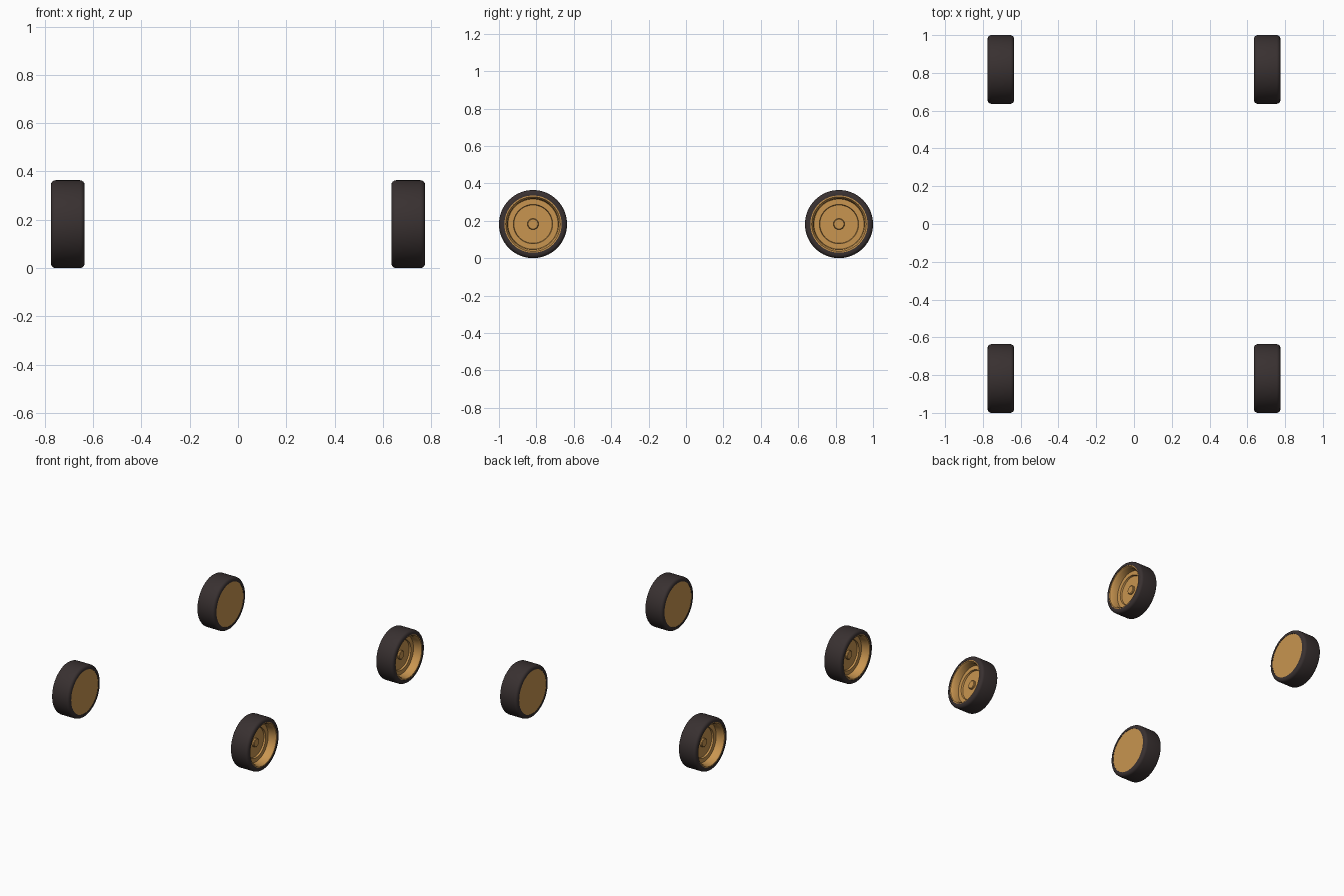
import bpy, bmesh, math

cube = bpy.data.objects.get("Cube")
if cube:
    bpy.data.objects.remove(cube, do_unlink=True)


def make_material(name, colour):
    mat = bpy.data.materials.new(name)
    mat.use_nodes = True
    mat.diffuse_color = colour
    bsdf = mat.node_tree.nodes["Principled BSDF"]
    bsdf.inputs["Base Color"].default_value = colour
    bsdf.inputs["Roughness"].default_value = 0.6
    return mat


rubber = make_material("dark rubber", (0.04, 0.03, 0.03, 1))
gold = make_material("gold rim", (0.58, 0.30, 0.08, 1))

RADIUS, HALF_WIDTH = 0.182, 0.07
TRACK, WHEELBASE = 0.705, 0.818
SEGMENTS = 64


def lathe(name, profile, mat, centre, side, closed=False):
    """Spin (outward offset, radius) points about the axle."""
    bm = bmesh.new()
    verts = [bm.verts.new((x * side, 0, r)) for x, r in profile]
    edges = [bm.edges.new(pair) for pair in zip(verts, verts[1:])]
    if closed:
        edges.append(bm.edges.new((verts[-1], verts[0])))
    bmesh.ops.spin(bm, geom=verts + edges, cent=(0, 0, 0), axis=(1, 0, 0),
                   angle=math.tau, steps=SEGMENTS, use_duplicate=False)
    bmesh.ops.remove_doubles(bm, verts=bm.verts, dist=0.0001)
    bmesh.ops.recalc_face_normals(bm, faces=bm.faces)
    mesh = bpy.data.meshes.new(name)
    bm.to_mesh(mesh)
    bm.free()
    mesh.materials.append(mat)
    obj = bpy.data.objects.new(name, mesh)
    bpy.context.collection.objects.link(obj)
    obj.location = centre
    bpy.ops.object.select_all(action="DESELECT")
    obj.select_set(True)
    bpy.context.view_layer.objects.active = obj
    bpy.ops.object.shade_smooth_by_angle(angle=math.radians(35))
    return obj


# Tyre cross-section with rounded shoulders
bevel = 0.02
tyre = [(-HALF_WIDTH, 0.153)]
for sign in (-1, 1):
    arc = [(sign * (HALF_WIDTH - bevel + bevel * math.cos(a)),
            RADIUS - bevel + bevel * math.sin(a))
           for a in (math.pi / 2 * i / 4 for i in range(5))]
    tyre += arc if sign < 0 else arc[::-1]
tyre.append((HALF_WIDTH, 0.153))

# Rim: flat closed back, lip, stepped dish
rim = [(-0.068, 0), (-0.068, 0.155), (0.068, 0.155), (0.068, 0.146),
       (0.055, 0.137), (0.012, 0.134), (0.012, 0.105), (0.0, 0.102), (0.0, 0)]

# Raised centre cap
cap = [(-0.005, 0), (-0.005, 0.03), (0.010, 0.03), (0.014, 0.026), (0.014, 0)]

for side, side_name in ((1, "left"), (-1, "right")):
    for end, end_name in ((-1, "front"), (1, "rear")):
        centre = (side * TRACK, end * WHEELBASE, RADIUS)
        label = end_name + "_" + side_name
        lathe(label + "_tyre", tyre, rubber, centre, side, closed=True)
        lathe(label + "_rim", rim, gold, centre, side)
        lathe(label + "_hub_cap", cap, gold, centre, side)
